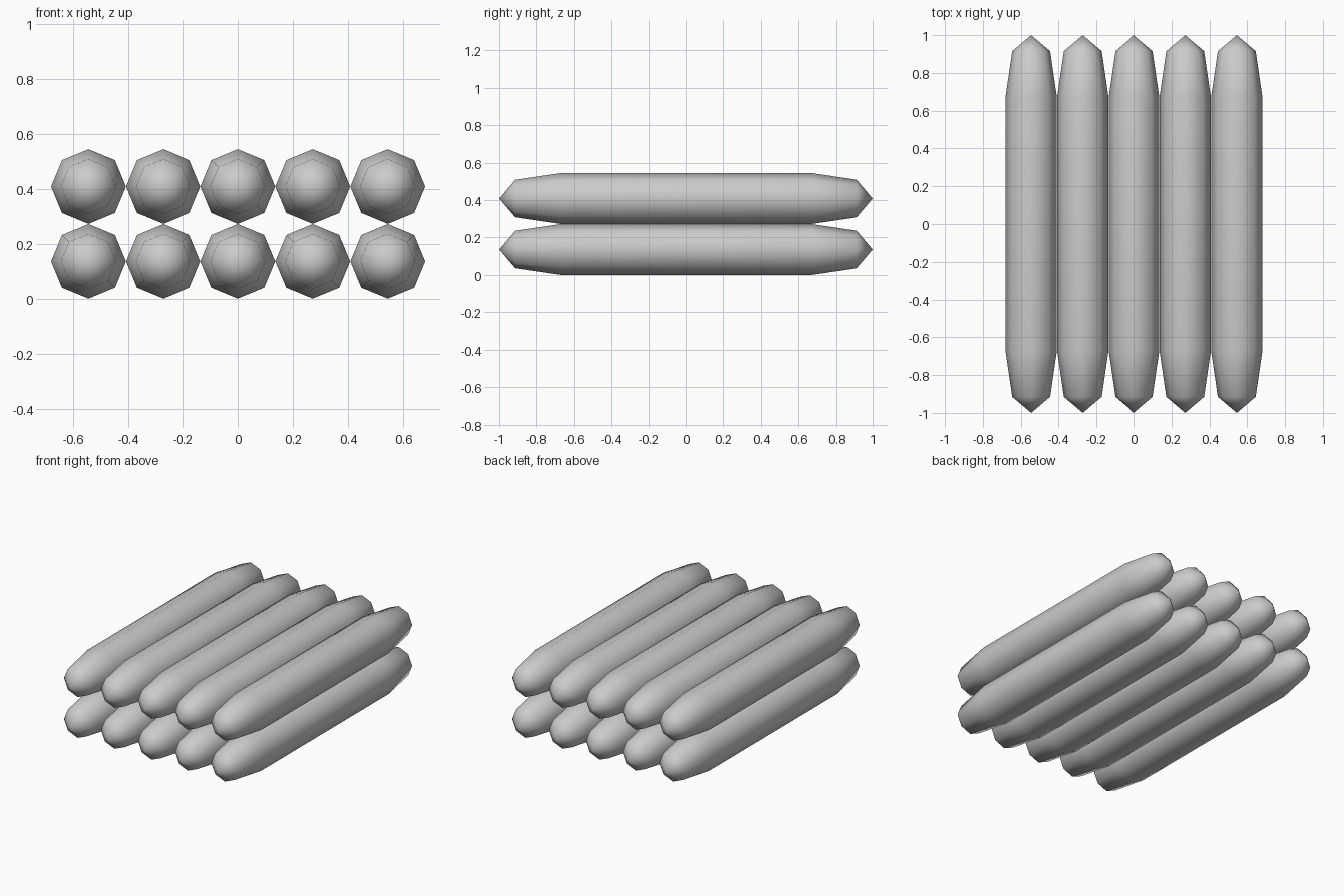
import bpy, bmesh, math

if "Cube" in bpy.data.objects:
    bpy.data.objects.remove(bpy.data.objects["Cube"])

RADIUS = 0.136
SPACING = 0.2725
SIDES = 8
# (y, radius) of the rings between the two pointed ends
RINGS = [(-0.915, 0.1), (-0.67, RADIUS), (0.67, RADIUS), (0.915, 0.1)]


def log_mesh():
    bm = bmesh.new()
    # octagonal rings, corners pointing up and sideways
    rings = []
    for y, r in RINGS:
        angles = [2 * math.pi * i / SIDES for i in range(SIDES)]
        rings.append([bm.verts.new((r * math.cos(a), y, r * math.sin(a))) for a in angles])
    # side walls
    for a, b in zip(rings, rings[1:]):
        for i in range(SIDES):
            j = (i + 1) % SIDES
            bm.faces.new((a[i], a[j], b[j], b[i]))
    # pointed ends
    for ring, y in ((rings[0], -1), (rings[-1], 1)):
        tip = bm.verts.new((0, y, 0))
        for i in range(SIDES):
            bm.faces.new((ring[i], ring[(i + 1) % SIDES], tip))
    bmesh.ops.recalc_face_normals(bm, faces=bm.faces)
    for f in bm.faces:
        f.smooth = True
    mesh = bpy.data.meshes.new("rounded_bar")
    bm.to_mesh(mesh)
    bm.free()
    return mesh


# two layers of five bars sharing one mesh
mesh = log_mesh()
for layer, name in enumerate(("lower_bar", "upper_bar")):
    for col in range(5):
        bar = bpy.data.objects.new(f"{name}_{col + 1}", mesh)
        bar.location = ((col - 2) * SPACING, 0, RADIUS + layer * SPACING)
        bpy.context.collection.objects.link(bar)
